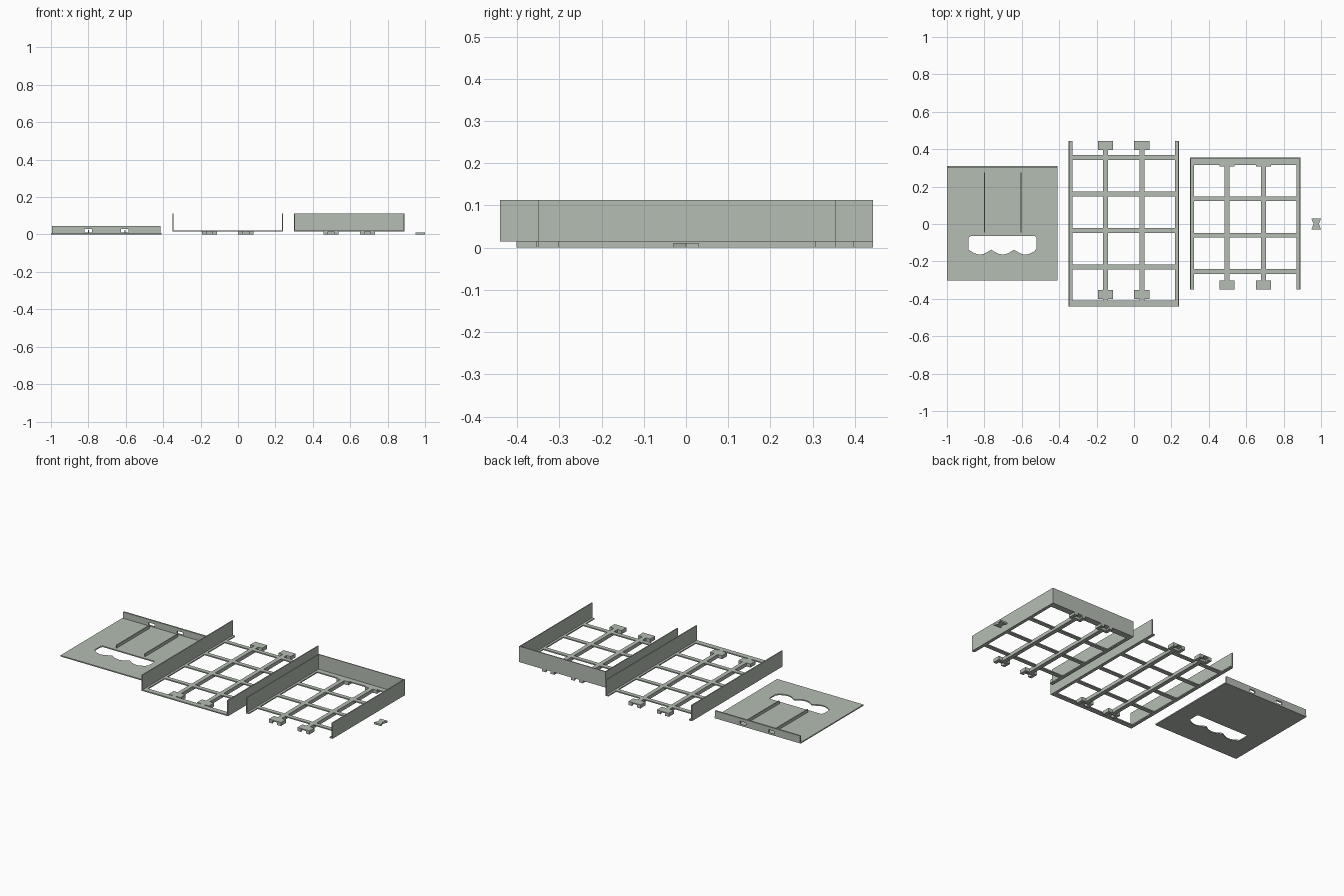
import bpy, bmesh, math
from mathutils import Matrix, Vector

if "Cube" in bpy.data.objects:
    bpy.data.objects.remove(bpy.data.objects["Cube"], do_unlink=True)

# One matte grey-green plastic
plastic = bpy.data.materials.new("grey_green_plastic")
plastic.use_nodes = True
colour = (0.46, 0.515, 0.45, 1)
plastic.diffuse_color = colour
plastic.node_tree.nodes["Principled BSDF"].inputs["Base Color"].default_value = colour


def finish(name, bm):
    bmesh.ops.recalc_face_normals(bm, faces=bm.faces)
    mesh = bpy.data.meshes.new(name)
    bm.to_mesh(mesh)
    bm.free()
    mesh.materials.append(plastic)
    obj = bpy.data.objects.new(name, mesh)
    bpy.context.collection.objects.link(obj)
    return obj


def box(name, x, y, z):
    bm = bmesh.new()
    lo, hi = zip(x, y, z)
    size = Vector(hi) - Vector(lo)
    centre = (Vector(hi) + Vector(lo)) / 2
    bmesh.ops.create_cube(bm, size=1, matrix=Matrix.Translation(centre) @ Matrix.Diagonal((*size, 1)))
    return finish(name, bm)


def rect(x0, x1, y0, y1):
    return [(x0, y0), (x1, y0), (x1, y1), (x0, y1)]


def prism(name, loops, a, b, upright=False):
    """Extrude an outline with optional holes, along z or (upright) along y."""
    bm = bmesh.new()
    for loop in loops:
        vs = [bm.verts.new((u, a, v) if upright else (u, v, a)) for u, v in loop]
        for i, v in enumerate(vs):
            bm.edges.new((v, vs[i - 1]))
    bmesh.ops.triangle_fill(bm, edges=bm.edges[:], use_beauty=True)
    ext = bmesh.ops.extrude_face_region(bm, geom=bm.faces[:])
    moved = [g for g in ext["geom"] if isinstance(g, bmesh.types.BMVert)]
    bmesh.ops.translate(bm, verts=moved, vec=(0, b - a, 0) if upright else (0, 0, b - a))
    return finish(name, bm)


FLOOR, TOP, WALL_TOP = 0.015, 0.022, 0.113
THIN, LEDGE, BAR = 0.006, 0.02, 0.013


def socket(name, x, y_face, out):
    """Joint block with a dovetail pocket open at the outer face and below."""
    def pt(u, v):
        return (x + u, y_face - out * v)
    half = [(0.041, 0.048), (0.041, 0), (0.016, 0), (0.025, 0.03)]
    outline = [pt(u, v) for u, v in half] + [pt(-u, v) for u, v in reversed(half)]
    prism(name, [outline], 0, FLOOR)
    ys = sorted((y_face, y_face - out * 0.048))
    box(name + "_cap", (x - 0.041, x + 0.041), ys, (FLOOR, TOP))


def tray(name, x0, x1, y0, y1, bars, rails, rail_y, joints):
    # Side walls with floor ledges
    for side, edge, s in (("right", x0, 1), ("left", x1, -1)):
        box(f"{name}_{side}_wall", sorted((edge, edge + s * THIN)), (y0, y1), (FLOOR, WALL_TOP))
        box(f"{name}_{side}_ledge", sorted((edge, edge + s * LEDGE)), (y0, y1), (FLOOR, TOP))
    # Lattice floor
    for i, y in enumerate(bars):
        box(f"{name}_crossbar_{i}", (x0 + THIN, x1 - THIN), (y - BAR, y + BAR), (FLOOR, TOP))
    for i, x in enumerate(rails):
        box(f"{name}_rail_{i}", (x - BAR, x + BAR), rail_y, (0, TOP))
        for end, y, out in joints:
            socket(f"{name}_{end}_socket_{i}", x, y, out)


tray("long_tray", -0.35, 0.24, -0.44, 0.443,
     [0.355, 0.16, -0.035, -0.23], [-0.152, 0.042], (-0.355, 0.395),
     [("front", -0.401, -1), ("back", 0.443, 1)])
box("long_tray_front_bar", (-0.35, 0.24), (-0.44, -0.408), (FLOOR, TOP))
for i, x in enumerate((-0.152, 0.042)):
    box(f"long_tray_rail_tip_{i}", (x - BAR, x + BAR), (-0.42, -0.35), (FLOOR, TOP))

tray("end_tray", 0.30, 0.89, -0.35, 0.355,
     [0.135, -0.06, -0.253], [0.497, 0.692], (-0.305, 0.31),
     [("front", -0.35, -1), ("back", 0.355, 1)])
box("end_tray_back_wall", (0.30, 0.89), (0.355 - THIN, 0.355), (FLOOR, WALL_TOP))
box("end_tray_back_ledge", (0.30, 0.89), (0.316, 0.355), (FLOOR, TOP))

# Front panel with a finger-grip opening
grip = [(-0.52, -0.13), (-0.52, -0.075), (-0.53, -0.065), (-0.875, -0.065), (-0.885, -0.075)]
pitch, steps = 0.365 / 3, 10
for k in range(3):
    for j in range(steps):
        t = j / steps
        grip.append((-0.885 + (k + t) * pitch, -0.137 - 0.026 * math.sin(math.pi * t)))
prism("front_panel", [rect(-1, -0.41, -0.303, 0.31), grip], 0, 0.007)

# Panel lip with two key slots, and stiffening ribs
ribs = (-0.80, -0.605)
slots = [rect(x - 0.02, x + 0.02, 0.01, 0.028) for x in ribs]
prism("panel_lip", [rect(-0.995, -0.415, 0.005, 0.046)] + slots, 0.30, 0.31, upright=True)
for i, x in enumerate(ribs):
    box(f"panel_rib_{i}", (x - 0.003, x + 0.003), (-0.045, 0.275), (0.005, 0.025))

# Loose bow-tie key
prism("joining_key", [[(0.948, -0.03), (1, -0.03), (0.988, 0), (1, 0.03), (0.948, 0.03), (0.96, 0)]], 0, 0.011)
